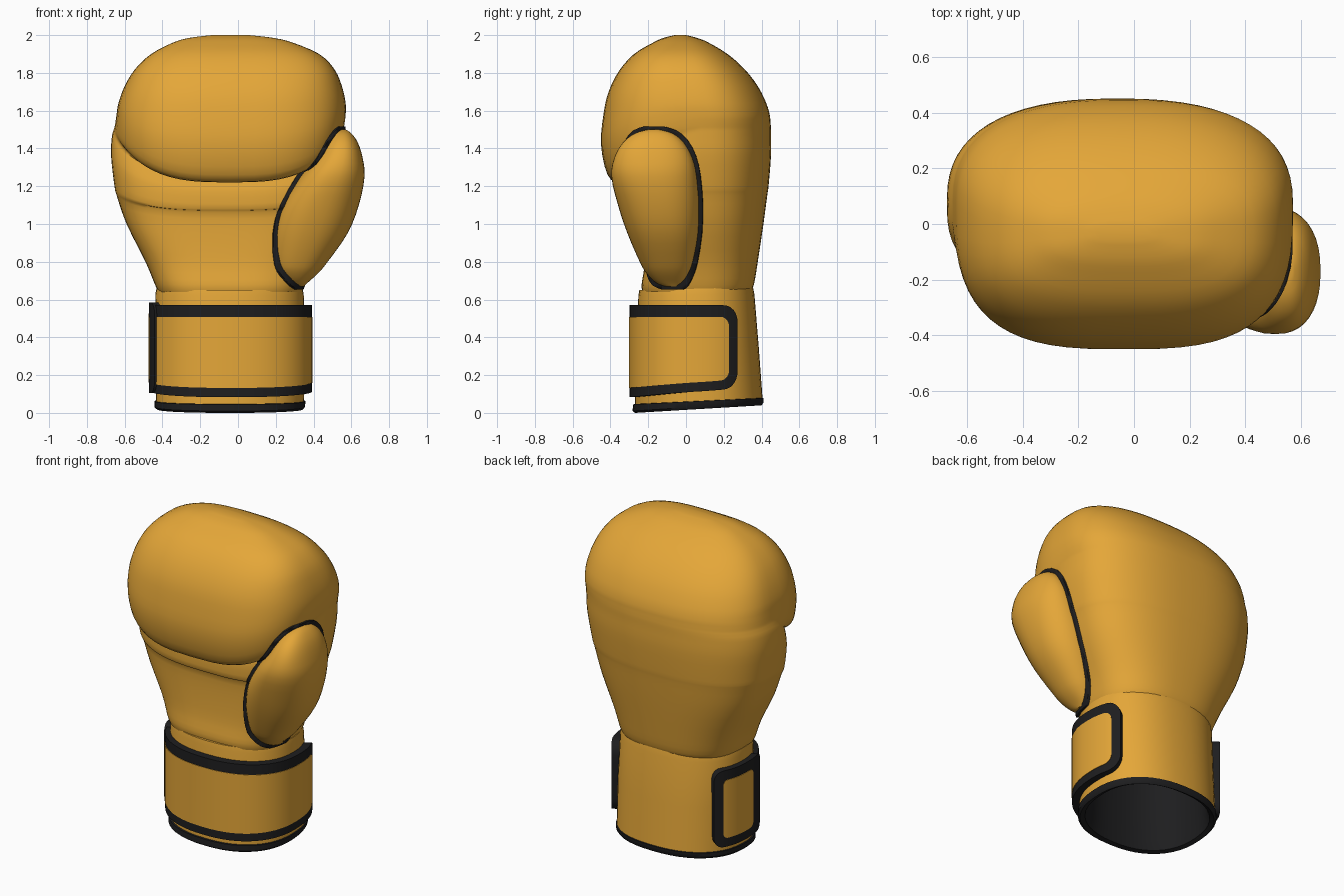
import bpy, bmesh, math

if "Cube" in bpy.data.objects:
    bpy.data.objects.remove(bpy.data.objects["Cube"])


def material(name, rgb):
    m = bpy.data.materials.new(name)
    m.diffuse_color = (*rgb, 1)
    m.use_nodes = True
    m.node_tree.nodes["Principled BSDF"].inputs["Base Color"].default_value = m.diffuse_color
    return m


GOLD = material("gold_leather", (0.78, 0.385, 0.04))
BLACK = material("black_trim", (0.013, 0.013, 0.014))


def spow(v, p):
    return math.copysign(abs(v) ** p, v)


def oval(x0, x1, y0, y1, t, n_back, n_front=None, yc=None):
    """Point on a rounded-box outline at angle t; halves meet at y = yc."""
    back = math.sin(t) >= 0
    n = n_back if back or n_front is None else n_front
    yc = (y0 + y1) / 2 if yc is None else yc
    u, v = spow(math.cos(t), 2 / n), spow(math.sin(t), 2 / n)
    y = yc + v * ((y1 - yc) if back else (yc - y0))
    return (x0 + x1) / 2 + u * (x1 - x0) / 2, y, v


def finish(name, bm, mat, angle=40):
    me = bpy.data.meshes.new(name)
    bm.to_mesh(me)
    bm.free()
    me.materials.append(mat)
    me.shade_smooth()
    me.set_sharp_from_angle(angle=math.radians(angle))
    ob = bpy.data.objects.new(name, me)
    bpy.context.collection.objects.link(ob)
    return ob


def refine(rings, steps):
    """Catmull-Rom rings in between the given ones."""
    out = []
    for i in range(len(rings) - 1):
        a, b, c, d = (rings[min(max(i + k, 0), len(rings) - 1)] for k in (-1, 0, 1, 2))
        for s in range(steps):
            t = s / steps
            out.append(tuple(0.5 * (2 * q + (r - p) * t + (2 * p - 5 * q + 4 * r - w) * t * t
                                    + (3 * q - p - 3 * r + w) * t ** 3)
                             for p, q, r, w in zip(a, b, c, d)))
    return out + [rings[-1]]


def loft(name, rings, mat, n=2.5, n_front=None, sides=48, steps=1, tilt=False, grow=0.0,
         cap_start=True, cap_end=True):
    """Skin over rings (z back, z front, x0, x1, y0, y1, optional middle y)."""
    bm = bmesh.new()
    loops = []
    for zb, zf, x0, x1, y0, y1, *mid in refine(rings, steps):
        loop = []
        for i in range(sides):
            x, y, v = oval(x0 - grow, x1 + grow, y0 - grow, y1 + grow,
                           2 * math.pi * i / sides, n, n_front, mid[0] if mid else None)
            w = (1 - v) / 2 if tilt else max(-v, 0) ** 2
            loop.append(bm.verts.new((x, y, zb + (zf - zb) * w)))
        loops.append(loop)
    for a, b in zip(loops, loops[1:]):
        for i in range(sides):
            j = (i + 1) % sides
            bm.faces.new((a[i], a[j], b[j], b[i]))
    if cap_start:
        bm.faces.new(loops[0][::-1])
    if cap_end:
        bm.faces.new(loops[-1])
    return finish(name, bm, mat)


CUFF = (-0.43, 0.362, -0.27, 0.385)


def slab(name, d0, d1, z0, z1, r, inner, outer, mat, round_start=True, rise=0.0):
    """Curved plate on the cuff, from angle d0 to d1, with rounded corners."""
    a0, a1, ra = math.radians(d0), math.radians(d1), r / 0.37
    ends = [ra * (1 - math.cos(math.pi / 2 * k / 6)) for k in range(6)]
    mid = max(4, int((d1 - d0) / 6))
    cols = [(a0 + e, e if round_start else ra) for e in ends]
    cols += [(a0 + ra + (a1 - a0 - 2 * ra) * k / mid, ra) for k in range(mid + 1)]
    cols += [(a1 - e, e) for e in reversed(ends)]
    bm = bmesh.new()
    loops = []
    for t, e in cols:
        drop = r - math.sqrt(max(r * r - (r * (1 - e / ra)) ** 2, 0)) if e < ra else 0
        lo, hi = z0 + drop, z1 - drop
        lo += rise * (math.sin(t) + 1)
        pts = []
        for off, z in ((inner, lo), (outer, lo), (outer, hi), (inner, hi)):
            x, y, _ = oval(CUFF[0] - off, CUFF[1] + off, CUFF[2] - off, CUFF[3] + off, t, 2.3)
            pts.append(bm.verts.new((x, y, z)))
        loops.append(pts)
    for a, b in zip(loops, loops[1:]):
        for i in range(4):
            j = (i + 1) % 4
            bm.faces.new((a[i], a[j], b[j], b[i]))
    bm.faces.new(loops[0][::-1])
    bm.faces.new(loops[-1])
    bmesh.ops.recalc_face_normals(bm, faces=bm.faces)
    return finish(name, bm, mat)


# Hand: wrist, palm with a roll, fold under the fingers, padded fist
hand_rings = [
    (0.64, 0.64, -0.42, 0.33, -0.23, 0.34, 0.06),
    (0.68, 0.68, -0.44, 0.345, -0.235, 0.36, 0.06),
    (0.80, 0.78, -0.49, 0.38, -0.22, 0.38, 0.07),
    (1.00, 0.94, -0.59, 0.46, -0.215, 0.41, 0.08),
    (1.15, 1.06, -0.642, 0.505, -0.22, 0.43, 0.08),
    (1.20, 1.08, -0.654, 0.52, -0.238, 0.437, 0.08),
    (1.36, 1.17, -0.672, 0.55, -0.238, 0.45, 0.08),
    (1.46, 1.22, -0.668, 0.557, -0.225, 0.45, 0.08),
    (1.50, 1.25, -0.658, 0.559, -0.23, 0.45, 0.08),
    (1.52, 1.22, -0.652, 0.562, -0.35, 0.449, 0.08),
    (1.545, 1.26, -0.648, 0.566, -0.415, 0.447, 0.08),
    (1.58, 1.42, -0.643, 0.57, -0.45, 0.443, 0.075),
    (1.64, 1.58, -0.633, 0.57, -0.437, 0.425, 0.06),
    (1.73, 1.70, -0.60, 0.55, -0.41, 0.38, 0.04),
    (1.82, 1.81, -0.545, 0.51, -0.355, 0.31, 0.01),
    (1.90, 1.90, -0.46, 0.43, -0.275, 0.22, -0.01),
    (1.96, 1.96, -0.345, 0.29, -0.175, 0.12, -0.025),
    (1.985, 1.985, -0.26, 0.19, -0.12, 0.06, -0.03),
    (2.00, 2.00, -0.14, 0.06, -0.06, 0.00, -0.03),
]
hand = dict(n=2.45, n_front=3.0, sides=64)
loft("hand_and_fist", hand_rings, GOLD, steps=3, **hand)

# Thumb pad (z, x0, x1, y0, y1)
thumb = [(0.67, 0.29, 0.35, -0.11, -0.03), (0.69, 0.25, 0.37, -0.16, 0.0),
         (0.74, 0.205, 0.425, -0.21, 0.025), (0.80, 0.185, 0.475, -0.245, 0.045),
         (0.95, 0.19, 0.58, -0.31, 0.07), (1.10, 0.235, 0.64, -0.36, 0.075),
         (1.25, 0.33, 0.67, -0.395, 0.06), (1.35, 0.41, 0.66, -0.38, 0.035),
         (1.43, 0.46, 0.635, -0.335, -0.01), (1.48, 0.50, 0.60, -0.27, -0.07),
         (1.50, 0.53, 0.57, -0.20, -0.14)]
thumb_rings = [(t[0], *t) for t in thumb]
loft("thumb", thumb_rings, GOLD, n=2.3, sides=40, steps=3)

# Black piping where the thumb meets the hand
grown = [(1.085 + (r[0] - 1.085) * 1.04,) * 2 + r[2:] for r in thumb_rings]
piping = loft("thumb_piping", grown, BLACK, n=2.3, sides=40, steps=2, grow=0.02)
helper = loft("piping_cutter", hand_rings, BLACK, steps=2, grow=0.013, **hand)
helper.hide_render = True
mod = piping.modifiers.new("trim", "BOOLEAN")
mod.operation, mod.solver, mod.object = "INTERSECT", "EXACT", helper
evaluated = piping.evaluated_get(bpy.context.evaluated_depsgraph_get())
mesh = bpy.data.meshes.new_from_object(evaluated)
piping.modifiers.clear()
piping.data = mesh
bpy.data.objects.remove(helper)

# Wrist cuff, open below
loft("cuff", [
    (0.08, 0.03, -0.435, 0.35, -0.27, 0.405),
    (0.35, 0.33, -0.435, 0.355, -0.265, 0.385),
    (0.63, 0.62, -0.438, 0.348, -0.252, 0.362),
    (0.665, 0.65, -0.432, 0.342, -0.247, 0.355),
    (0.665, 0.65, -0.41, 0.32, -0.225, 0.33),
], GOLD, n=2.3, tilt=True, cap_start=False)

# Black lining and bottom edge
loft("lining_and_hem", [
    (0.55, 0.52, -0.37, 0.29, -0.19, 0.31),
    (0.10, 0.06, -0.395, 0.31, -0.22, 0.36),
    (0.055, 0.005, -0.405, 0.32, -0.24, 0.375),
    (0.04, 0.0, -0.43, 0.345, -0.27, 0.40),
    (0.055, 0.01, -0.443, 0.355, -0.283, 0.411),
    (0.078, 0.045, -0.443, 0.357, -0.28, 0.411),
    (0.08, 0.048, -0.43, 0.345, -0.265, 0.40),
], BLACK, n=2.3, tilt=True, cap_end=False)

# Wrap strap round the front, and the fastening patch on the left
slab("strap_border", -178, 34, 0.083, 0.57, 0.09, -0.02, 0.030, BLACK, False, 0.03)
slab("strap_panel", -178, 25, 0.132, 0.508, 0.05, -0.01, 0.033, GOLD, False, 0.03)
slab("patch_border", 144, 203, 0.105, 0.585, 0.06, -0.02, 0.042, BLACK)
slab("patch_panel", 153, 186, 0.16, 0.525, 0.03, -0.01, 0.045, GOLD)
